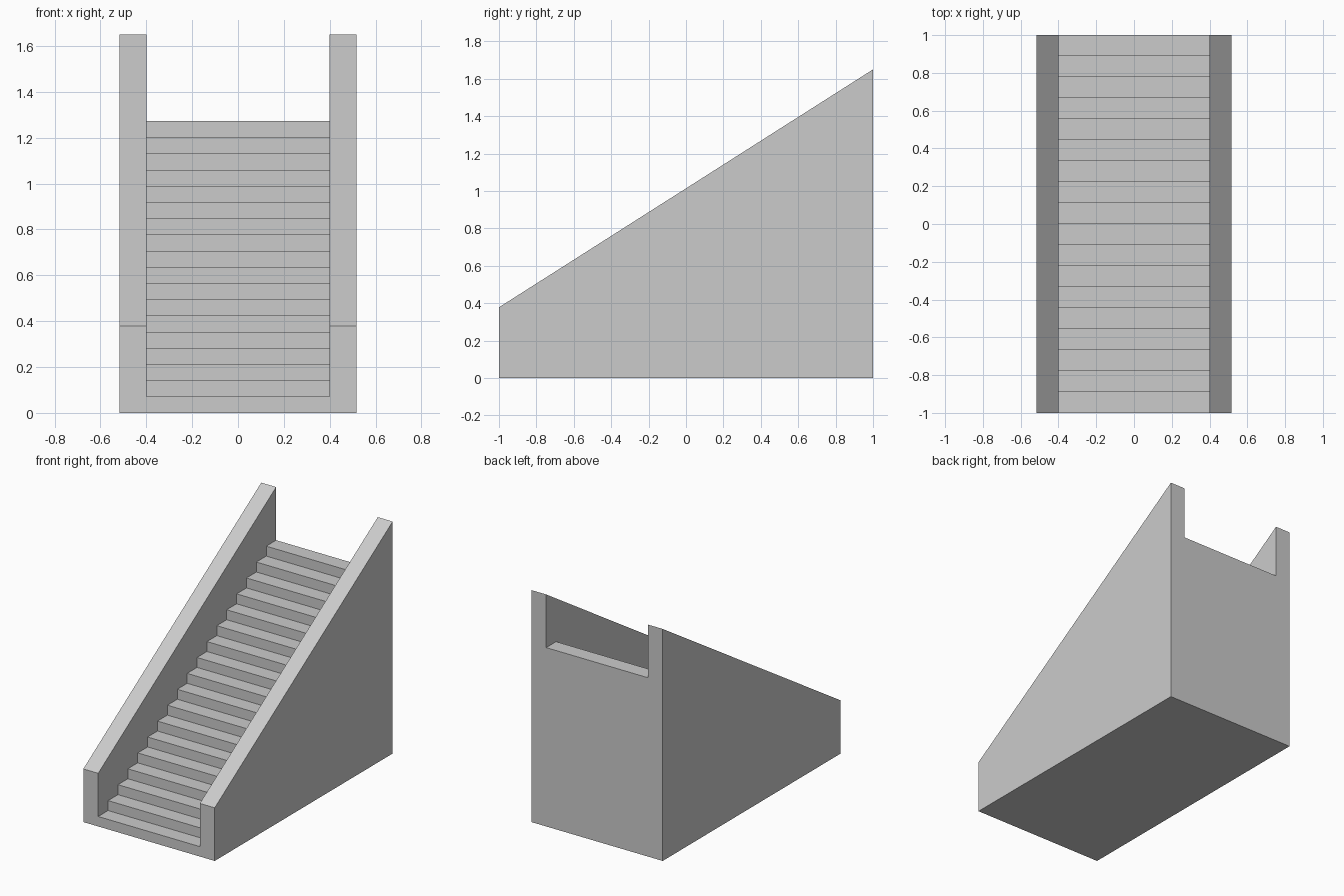
import bpy
import bmesh

if "Cube" in bpy.data.objects:
    bpy.data.objects.remove(bpy.data.objects["Cube"])

STEPS = 18
DEPTH = 2.0 / STEPS          # tread depth
RISE = 1.272 / STEPS         # riser height
HALF_W = 0.517               # half of overall width
INNER = 0.40                 # half of the tread width
WALL = 0.378                 # side wall height at the front


def extrude_profile(name, profile, half_width):
    """Extrude a (y, z) outline symmetrically along x."""
    bm = bmesh.new()
    face = bm.faces.new([bm.verts.new((-half_width, y, z)) for y, z in profile])
    ext = bmesh.ops.extrude_face_region(bm, geom=[face])
    moved = [v for v in ext["geom"] if isinstance(v, bmesh.types.BMVert)]
    bmesh.ops.translate(bm, verts=moved, vec=(2 * half_width, 0, 0))
    bmesh.ops.recalc_face_normals(bm, faces=bm.faces)
    mesh = bpy.data.meshes.new(name)
    bm.to_mesh(mesh)
    bm.free()
    obj = bpy.data.objects.new(name, mesh)
    bpy.context.collection.objects.link(obj)
    return obj


# Solid block with the sloped top of the side walls
staircase = extrude_profile(
    "staircase", [(-1, 0), (1, 0), (1, WALL + STEPS * RISE), (-1, WALL)], HALF_W)

# Stepped channel cut between the side walls
channel = [(-1.1, RISE)]
for i in range(1, STEPS):
    y = -1 + i * DEPTH
    channel += [(y, i * RISE), (y, (i + 1) * RISE)]
channel += [(1.1, STEPS * RISE), (1.1, 2), (-1.1, 2)]
cutter = extrude_profile("step_channel_cutter", channel, INNER)
cutter.hide_render = True

cut = staircase.modifiers.new("cut_steps", "BOOLEAN")
cut.operation = "DIFFERENCE"
cut.solver = "EXACT"
cut.object = cutter

bpy.context.view_layer.objects.active = staircase
bpy.ops.object.modifier_apply(modifier=cut.name)
bpy.data.objects.remove(cutter)
